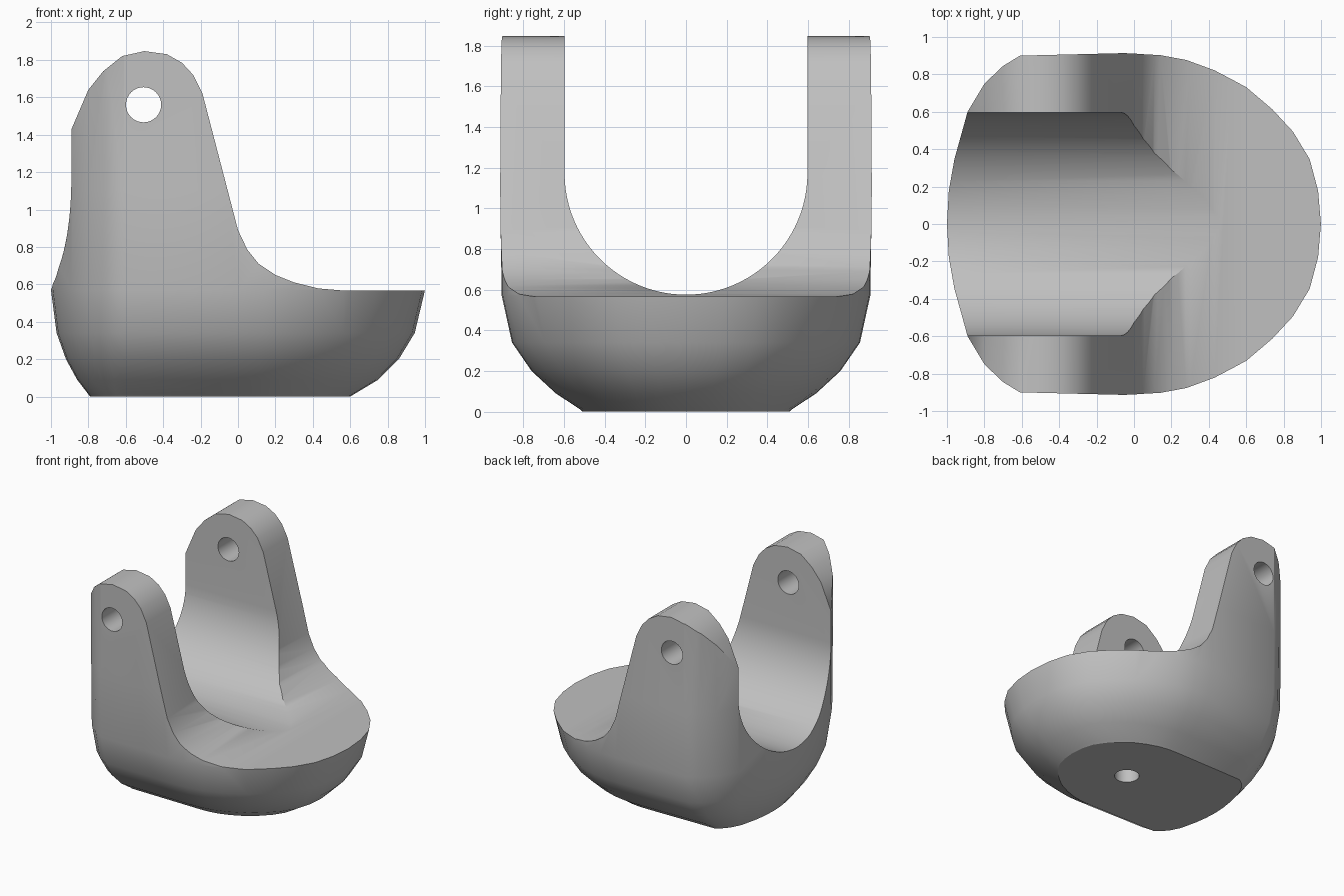
import bpy, bmesh, math
from math import sin, cos, pi

if "Cube" in bpy.data.objects:
    bpy.data.objects.remove(bpy.data.objects["Cube"], do_unlink=True)

grey = bpy.data.materials.new("plain grey")
grey.use_nodes = True
grey.diffuse_color = (0.53, 0.53, 0.53, 1)
grey.node_tree.nodes["Principled BSDF"].inputs["Base Color"].default_value = (0.53, 0.53, 0.53, 1)


def loft(name, rings):
    """Solid skinned through closed rings of equal length, capped at both ends."""
    bm = bmesh.new()
    loops = [[bm.verts.new(p) for p in ring] for ring in rings]
    n = len(loops[0])
    for a, b in zip(loops, loops[1:]):
        for i in range(n):
            j = (i + 1) % n
            bm.faces.new((a[i], a[j], b[j], b[i]))
    bm.faces.new(loops[0])
    bm.faces.new(loops[-1])
    bmesh.ops.recalc_face_normals(bm, faces=bm.faces)
    mesh = bpy.data.meshes.new(name)
    bm.to_mesh(mesh)
    bm.free()
    obj = bpy.data.objects.new(name, mesh)
    bpy.context.collection.objects.link(obj)
    mesh.materials.append(grey)
    return obj


def combine(body, cutter, operation):
    """Apply a boolean and discard the helper."""
    mod = body.modifiers.new("cut", 'BOOLEAN')
    mod.operation, mod.solver, mod.object = operation, 'EXACT', cutter
    bpy.ops.object.select_all(action='DESELECT')
    bpy.context.view_layer.objects.active = body
    body.select_set(True)
    bpy.ops.object.modifier_apply(modifier=mod.name)
    bpy.data.objects.remove(cutter, do_unlink=True)


def circle(r, n=32):
    return [(r * cos(2 * pi * i / n), r * sin(2 * pi * i / n)) for i in range(n)]


# Hull: plan outline, shrinking toward the flat underside
half = [(-1, 0), (-0.99, 0.18), (-0.96, 0.35), (-0.89, 0.6), (-0.8, 0.75), (-0.7, 0.845),
        (-0.61, 0.9), (0, 0.915), (0.14, 0.91), (0.28, 0.885), (0.43, 0.83), (0.6, 0.74),
        (0.74, 0.62), (0.85, 0.5), (0.94, 0.35), (0.985, 0.18), (1, 0)]
outline = half + [(x, -y) for x, y in reversed(half[1:-1])]
heel = -0.61


def section(z, front, back, side):
    ring = []
    for x, y in outline:
        if x < heel:
            x = heel + (x - heel) * (back - heel) / (-1 - heel)
        elif x > 0:
            x *= front
        ring.append((x, y * side, z))
    return ring


body = loft("clevis_bracket", [
    section(0, 0.6, -0.79, 0.555), section(0.012, 0.62, -0.8, 0.57),
    section(0.09, 0.75, -0.86, 0.7), section(0.2, 0.86, -0.92, 0.83),
    section(0.34, 0.945, -0.97, 0.935), section(0.57, 1, -1, 0.99),
    section(1.1, 1, -1, 1), section(2, 1, -1, 1)])

# Side profile: rounded arm, sloping front edge and fillet down to the flat deck
profile = [(-1.2, -0.2), (-1.2, 1.2), (-0.93, 1.32), (-0.89, 1.43), (-0.8, 1.64), (-0.72, 1.74),
           (-0.62, 1.82), (-0.5, 1.847), (-0.38, 1.83), (-0.3, 1.785), (-0.24, 1.72),
           (-0.19, 1.62), (0, 0.89), (0.05, 0.785), (0.11, 0.71), (0.2, 0.65), (0.3, 0.61),
           (0.43, 0.578), (0.56, 0.567), (1.2, 0.567), (1.2, -0.2)]
envelope = loft("envelope", [[(x, y, z) for x, z in profile] for y in (-1.2, 1.2)])
combine(body, envelope, 'INTERSECT')

# Round-bottomed channel between the arms
radius, centre = 0.597, 1.172
arc = [(radius * cos(a), centre + radius * sin(a)) for a in (-pi * i / 48 for i in range(49))]
channel = [(radius, 2.2)] + arc + [(-radius, 2.2)]
combine(body, loft("channel", [[(x, y, z) for y, z in channel] for x in (-1.5, 1.5)]), 'DIFFERENCE')

# Pivot hole through both arms, blind hole in the underside
pin = [[(-0.505 + u, y, 1.56 + v) for u, v in circle(0.094)] for y in (-1.2, 1.2)]
combine(body, loft("pin_hole", pin), 'DIFFERENCE')
stud = [[(0.07 + u, v, z) for u, v in circle(0.092)] for z in (-0.2, 0.35)]
combine(body, loft("stud_hole", stud), 'DIFFERENCE')

bpy.ops.object.shade_smooth_by_angle(angle=math.radians(30))
